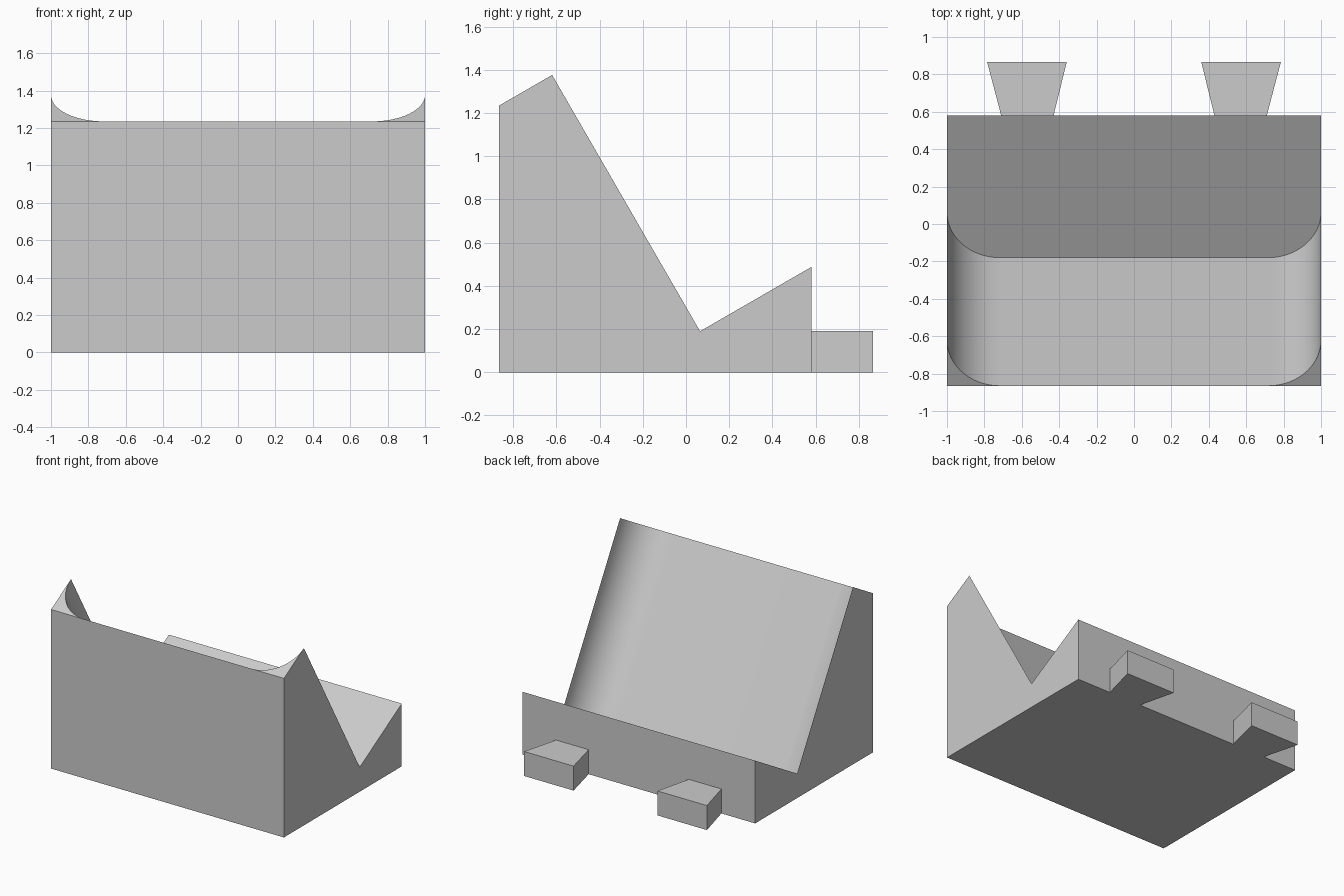
import bpy, bmesh, math
from mathutils import Vector

cube = bpy.data.objects.get("Cube")
if cube:
    bpy.data.objects.remove(cube)

grey = bpy.data.materials.new("plain_grey")
grey.use_nodes = True
colour = (0.6, 0.6, 0.6, 1)
grey.diffuse_color = colour
grey.node_tree.nodes["Principled BSDF"].inputs["Base Color"].default_value = colour

FRONT, REAR, BACK = -0.865, 0.58, 0.865
TOP, RADIUS, SLOPE_LENGTH = 1.235, 0.283, 1.37
TILT = math.radians(30)
STEPS = 24


def loft(name, sections):
    """Join matching rings of points into a closed solid."""
    bm = bmesh.new()
    rings = [[bm.verts.new(p) for p in ring] for ring in sections]
    for a, b in zip(rings, rings[1:]):
        for i in range(len(a)):
            j = (i + 1) % len(a)
            bm.faces.new((a[i], a[j], b[j], b[i]))
    bm.faces.new(rings[0])
    bm.faces.new(rings[-1])
    bmesh.ops.remove_doubles(bm, verts=bm.verts, dist=0.0001)
    bmesh.ops.dissolve_limit(bm, angle_limit=math.radians(0.5),
                             verts=bm.verts, edges=bm.edges)
    bmesh.ops.recalc_face_normals(bm, faces=bm.faces)
    mesh = bpy.data.meshes.new(name)
    bm.to_mesh(mesh)
    bm.free()
    mesh.materials.append(grey)
    obj = bpy.data.objects.new(name, mesh)
    bpy.context.collection.objects.link(obj)
    return obj


# Wedge body: backrest and ledge meet at a right angle, with a hollow backrest
normal = Vector((0, math.cos(TILT), math.sin(TILT)))
down = Vector((0, math.sin(TILT), -math.cos(TILT)))


def body_section(x, height):
    top = Vector((x, FRONT, TOP)) + normal * height
    valley = top + down * SLOPE_LENGTH
    lip_z = valley.z + (REAR - valley.y) * math.tan(TILT)
    return [(x, FRONT, 0), (x, FRONT, TOP), top, valley,
            (x, REAR, lip_z), (x, REAR, 0)]


# Quarter-round sides of the hollow
side = []
for i in range(STEPS + 1):
    a = math.pi / 2 * i / STEPS
    side.append((1 - RADIUS + RADIUS * math.cos(a), RADIUS * (1 - math.sin(a))))
stations = [(-x, h) for x, h in side] + side[::-1]
body = loft("stand_body", [body_section(x, h) for x, h in stations])

# Flared rear feet
for label, sign in (("left", 1), ("right", -1)):
    outline = [(0.43, REAR), (0.71, REAR), (0.785, BACK), (0.36, BACK)]
    loft(label + "_rear_foot",
         [[(sign * x, y, z) for x, y in outline] for z in (0, 0.19)])

# Smooth only the curved hollow
bpy.ops.object.select_all(action="DESELECT")
body.select_set(True)
bpy.context.view_layer.objects.active = body
bpy.ops.object.shade_smooth_by_angle(angle=math.radians(20))
